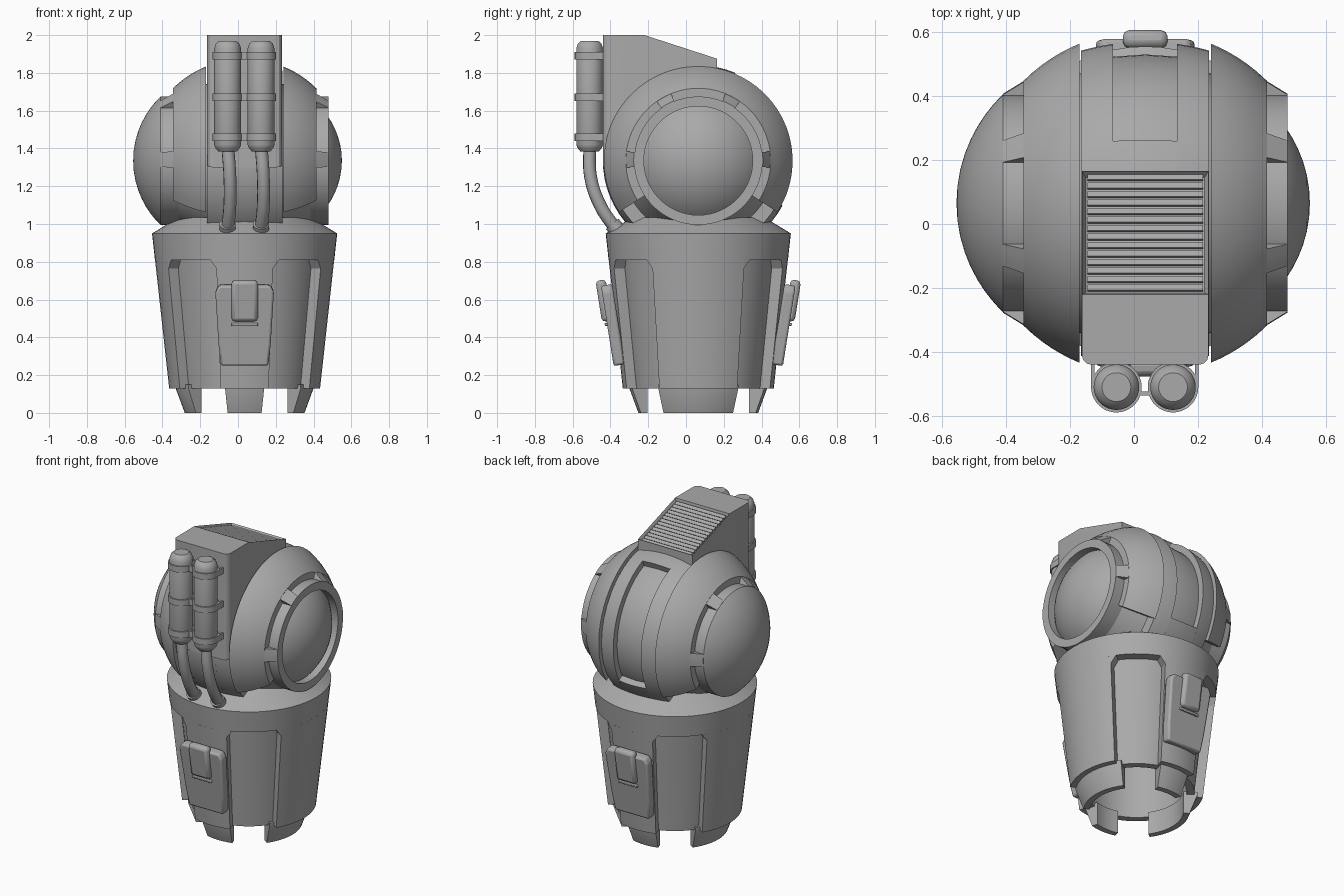
import bpy, bmesh
from math import sin, cos, pi, radians, sqrt, ceil
from mathutils import Matrix, Vector

if "Cube" in bpy.data.objects:
    bpy.data.objects.remove(bpy.data.objects["Cube"])

CX, CY, CZ = 0.035, 0.065, 1.335      # shared axis and head centre

grey = bpy.data.materials.new("plain grey")
grey.use_nodes = True
grey.diffuse_color = (0.4, 0.4, 0.4, 1)
grey.node_tree.nodes["Principled BSDF"].inputs["Base Color"].default_value = (0.4, 0.4, 0.4, 1)


def finish(name, bm, bevel=0):
    bmesh.ops.remove_doubles(bm, verts=bm.verts, dist=1e-5)
    bmesh.ops.recalc_face_normals(bm, faces=bm.faces)
    mesh = bpy.data.meshes.new(name)
    bm.to_mesh(mesh)
    bm.free()
    ob = bpy.data.objects.new(name, mesh)
    bpy.context.collection.objects.link(ob)
    mesh.materials.append(grey)
    if bevel:
        mod = ob.modifiers.new("bevel", "BEVEL")
        mod.width, mod.segments = bevel, 2
    bpy.ops.object.select_all(action="DESELECT")
    ob.select_set(True)
    bpy.context.view_layer.objects.active = ob
    bpy.ops.object.shade_smooth_by_angle(angle=radians(30))
    return ob


def sweep(name, profile, a0=-180, a1=180, axis="Z", centre=(CX, CY, 0)):
    """Turn a closed (height, radius) profile about an axis, fully or in part.
    Angles start at the front for Z and at the top for X."""
    bm = bmesh.new()
    full = a1 - a0 >= 360
    n = max(1, ceil((a1 - a0) / 6))
    rings = []
    for i in range(n if full else n + 1):
        t = i / n
        a = radians(a0 + (a1 - a0) * t)
        points = profile(t) if callable(profile) else profile
        ring = []
        for h, r in points:
            p = (r * sin(a), -r * cos(a), h) if axis == "Z" else (h, r * sin(a), r * cos(a))
            ring.append(bm.verts.new(Vector(p) + Vector(centre)))
        rings.append(ring)
    m = len(rings[0])
    for i in range(n):
        a, b = rings[i], rings[(i + 1) % len(rings)]
        for j in range(m):
            k = (j + 1) % m
            bm.faces.new((a[j], a[k], b[k], b[j]))
    if not full:
        bm.faces.new(rings[0])
        bm.faces.new(rings[-1])
    return finish(name, bm)


def prism(name, outline, depth, matrix, bevel=0):
    """Extrude a flat outline along local z, centred, and place it."""
    bm = bmesh.new()
    face = bm.faces.new([bm.verts.new((u, v, -depth / 2)) for u, v in outline])
    new = bmesh.ops.extrude_face_region(bm, geom=[face])["geom"]
    bmesh.ops.translate(bm, vec=(0, 0, depth), verts=[g for g in new if isinstance(g, bmesh.types.BMVert)])
    bmesh.ops.transform(bm, matrix=matrix, verts=bm.verts)
    return finish(name, bm, bevel)


def box(name, centre, size, bevel=0, tilt=0):
    x, y = size[0] / 2, size[1] / 2
    place = Matrix.Translation(centre) @ Matrix.Rotation(radians(tilt), 4, "X")
    return prism(name, [(-x, -y), (x, -y), (x, y), (-x, y)], size[2], place, bevel)


# Tapered body: hollow core, top band, raised panels, corner wedges and feet
def wall(z):
    return 0.4 + (z - 0.13) * 0.11


LOW, ARCH, RIM, DEEP = 0.13, 0.81, 0.95, 0.055
sweep("body_core", [(LOW, 0.3), (LOW, wall(LOW) - DEEP), (ARCH + .05, wall(ARCH) - DEEP), (RIM, 0.43),
                    (1.035, 0.35), (1.035, 0), (0.9, 0), (0.9, 0.3)])
sweep("body_top_band", [(ARCH, 0.41), (ARCH, wall(ARCH)), (RIM, wall(RIM)), (1.035, 0.35), (1.02, 0.33)])
for name, mid, half, foot in (("front", 0, 18.5, 16.5), ("left", 90, 31, 35.5),
                              ("back", 180, 18.5, 16.5), ("right", 270, 31, 35.5)):
    sweep(name + "_panel", [(LOW, 0.33), (LOW, wall(LOW)), (ARCH, wall(ARCH)), (ARCH, 0.4)],
          mid - half, mid + half)
    sweep(name + "_foot", [(0, 0.28), (0, 0.317), (LOW, 0.365), (0.15, 0.365), (0.15, 0.28)],
          mid - foot, mid + foot)
    for s in (-1, 1):
        def wedge(t):
            z = ARCH - 0.045 * (1 - t if s > 0 else t) - 0.001
            return [(z, 0.4), (z, wall(z)), (ARCH, wall(ARCH)), (ARCH, 0.4)]
        edge = mid + s * half
        sweep(name + "_panel_corner", wedge, min(edge, edge + 4 * s), max(edge, edge + 4 * s))

# Latches on the front and back panels
for name, turn in (("front", 0), ("back", pi)):
    place = Matrix.Translation((CX, CY, 0)) @ Matrix.Rotation(turn, 4, "Z")
    lean = place @ Matrix.Translation((0, -0.452, 0.465)) @ Matrix.Rotation(radians(90 + 9), 4, "X")
    prism(name + "_latch_plate", [(-.125, -.215), (.125, -.215), (.138, -.1), (.155, .18), (.135, .215),
                                  (-.135, .215), (-.155, .18), (-.138, -.1)], 0.06, lean, 0.012)
    clasp = lean @ Matrix.Translation((0, 0.125, 0.027))
    prism(name + "_latch_clasp", [(-.07, -.1), (.07, -.1), (.07, .12), (-.07, .12)], 0.055, clasp, 0.02)
    prism(name + "_latch_lip", [(-.07, -.125), (.07, -.125), (.07, -.108), (-.07, -.108)], 0.03, clasp, 0.004)

# Head: drum core with raised bands that leave a long slot over the back
HEAD = dict(axis="X", centre=(CX, CY, CZ))


def band(d0, d1, lift):
    ds = [d0 + (d1 - d0) * i / 4 for i in range(5)]
    return [(d, 0.505 - 0.7 * d * d + lift) for d in ds] + [(d1, 0.4), (d0, 0.4)]


sweep("drum_core", [(-.2, 0)] + band(-.2, .2, -.04)[:5] + [(.2, 0)], **HEAD)
sweep("drum_band", band(-.2, -.1, 0), **HEAD)
sweep("drum_band", band(.1, .2, 0), **HEAD)
sweep("drum_middle", band(-.1, .1, 0), 118, 383, **HEAD)

# Head sides: rounded shells, ring collars, tabs and domes
R = 0.54


def cap(d0, r0, peak, s, steps=10):
    """Arc of a dome from its rim to its peak."""
    h = peak - d0
    big = (r0 * r0 + h * h) / (2 * h)
    return [(s * (peak - big + sqrt(max(0, big * big - r * r))), r)
            for r in (r0 * cos(pi / 2 * i / steps) for i in range(steps + 1))]


for name, s in (("left", 1), ("right", -1)):
    arc = [(s * (.205 + .175 * i / 6), sqrt(R * R - (.205 + .175 * i / 6) ** 2)) for i in range(7)]
    sweep(name + "_shell", arc + [(s * .38, .3), (s * .205, .3)], -123, 123, **HEAD)
    sweep(name + "_side_core", [(s * .15, 0), (s * .15, .43), (s * .36, .335), (s * .36, 0)], **HEAD)
    sweep(name + "_collar", [(s * .35, .288), (s * .35, .34), (s * .445, .34), (s * .445, .288)], **HEAD)
    for a in (28.5, 89):
        for side in (-1, 1):
            sweep(name + "_collar_tab", [(s * .375, .33), (s * .375, .385), (s * .445, .342), (s * .445, .33)],
                  side * a - 6.5, side * a + 6.5, **HEAD)
dome = cap(.395, .289, .515, 1)
sweep("left_dome", dome + [(.3, 0), (.3, .289)], **HEAD)
dome = cap(.445, .34, .59, -1)
sweep("right_dome", dome + [(-.4, 0), (-.4, .33)], **HEAD)

# Vent housing: side profile with a sunken sloping face
side = [(-.44, 1.3), (-.44, 2), (-.22, 2), (.165, 1.875), (.165, 1.7), (0, 1.5)]
bm = bmesh.new()
ends = []
for x in (CX - .198, CX + .198):
    ends.append([bm.verts.new((x, y, z)) for y, z in side])
for end in ends:
    bm.faces.new(end)
for i in range(len(side)):
    k = (i + 1) % len(side)
    bm.faces.new((ends[0][i], ends[0][k], ends[1][k], ends[1][i]))
bmesh.ops.recalc_face_normals(bm, faces=bm.faces)
upright = [e for e in bm.edges if all(v.co.y < -.43 for v in e.verts)
           and abs(e.verts[0].co.z - e.verts[1].co.z) > .1]
bmesh.ops.bevel(bm, geom=upright, offset=0.03, segments=3, affect="EDGES", profile=0.5)
bm.faces.ensure_lookup_table()
slope = max((f for f in bm.faces if f.normal.y > .1), key=lambda f: f.normal.z)
bmesh.ops.inset_region(bm, faces=[slope], thickness=0.018, depth=0)
bmesh.ops.translate(bm, verts=slope.verts, vec=slope.normal * -0.025)
finish("vent_housing", bm)
for i in range(14):
    y = -.2 + .345 * i / 13
    z = 2 - (y + .22) * .125 / .385 - .014
    box("vent_slat", (CX, y, z), (.36, .021, .008), tilt=-38)

# Twin canisters with straps and hoses
for name, x in (("right", -.055), ("left", .122)):
    s = -1 if x < 0 else 1
    spot = (x, -.51, 0)
    sweep(name + "_canister", [(1.385, 0), (1.385, .05), (1.405, .066), (1.42, .071), (1.93, .071), (1.955, .062),
                               (1.97, .045), (1.97, 0)], centre=spot)
    for z in (1.46, 1.67, 1.89):
        sweep(name + "_strap_ring", [(z - .02, .06), (z - .02, .079), (z + .02, .079), (z + .02, .06)], centre=spot)
        box(name + "_strap_arm", (x + s * .074, -.455, z), (.01, .11, .04))
        box("strap_bridge", (CX, -.53, z), (.06, .012, .04))
    curve = bpy.data.curves.new(name + "_hose", "CURVE")
    curve.dimensions, curve.bevel_depth, curve.bevel_resolution = "3D", 0.034, 4
    path = [(x, -.51, 1.42), (x + .012, -.505, 1.25), (x + .012, -.455, 1.1), (x, -.37, .97)]
    line = curve.splines.new("BEZIER")
    line.bezier_points.add(len(path) - 1)
    for point, co in zip(line.bezier_points, path):
        point.co = co
        point.handle_left_type = point.handle_right_type = "AUTO"
    curve.materials.append(grey)
    bpy.context.collection.objects.link(bpy.data.objects.new(name + "_hose", curve))
    socket = sweep(name + "_hose_socket", [(-.02, 0), (-.02, .043), (.02, .043), (.02, 0)], centre=(0, 0, 0))
    socket.location, socket.rotation_euler = (x, -.378, .985), (radians(40), 0, 0)
